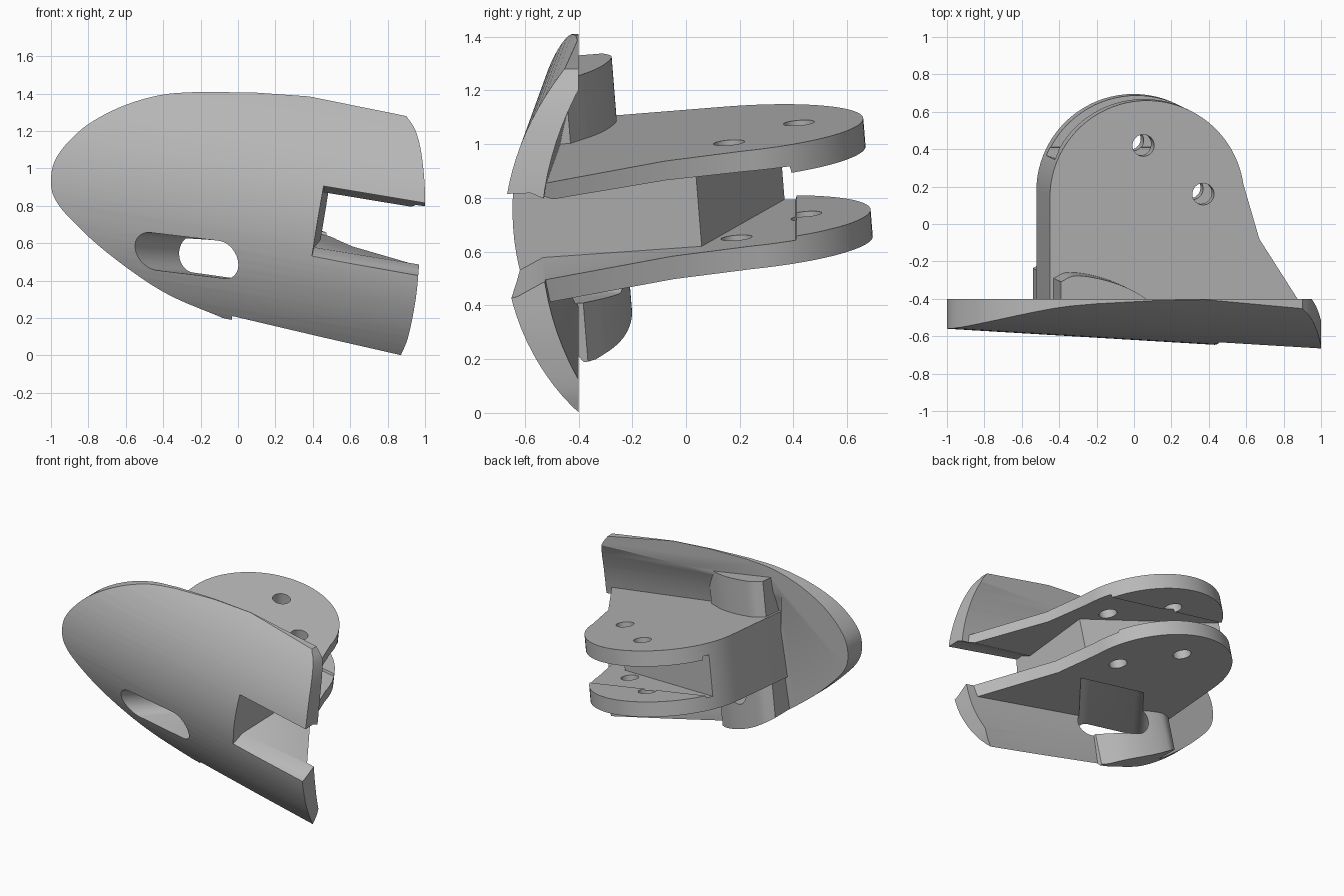
import bpy, bmesh, math
from mathutils import Vector

if "Cube" in bpy.data.objects:
    bpy.data.objects.remove(bpy.data.objects["Cube"])

grey = bpy.data.materials.new("plain grey")
grey.use_nodes = True
grey.diffuse_color = (0.48, 0.48, 0.48, 1)
grey.node_tree.nodes["Principled BSDF"].inputs["Base Color"].default_value = (0.48, 0.48, 0.48, 1)

TILT_X, TILT_Y, TOP = 0.165, 0.08, 1.054


def tilted(x, y, c):
    """Frame of the lugs: c measures height along their tilted normal."""
    d = c - TOP
    return Vector((x + TILT_X * d, y - TILT_Y * d, c - TILT_X * x + TILT_Y * y))


def prism(name, points, lo, hi, place):
    """Extrude a closed 2D outline from lo to hi, placed by a mapping."""
    bm = bmesh.new()
    a = [bm.verts.new(place(p, q, lo)) for p, q in points]
    b = [bm.verts.new(place(p, q, hi)) for p, q in points]
    bm.faces.new(a)
    bm.faces.new(b)
    for i in range(len(a)):
        j = (i + 1) % len(a)
        bm.faces.new((a[i], a[j], b[j], b[i]))
    bmesh.ops.recalc_face_normals(bm, faces=bm.faces)
    mesh = bpy.data.meshes.new(name)
    bm.to_mesh(mesh)
    bm.free()
    mesh.materials.append(grey)
    obj = bpy.data.objects.new(name, mesh)
    bpy.context.collection.objects.link(obj)
    return obj


def combine(obj, other, operation, keep=False):
    mod = obj.modifiers.new("combine", 'BOOLEAN')
    mod.operation, mod.solver, mod.object = operation, 'EXACT', other
    bpy.context.view_layer.objects.active = obj
    bpy.ops.object.modifier_apply(modifier=mod.name)
    if not keep:
        bpy.data.objects.remove(other)


def arc(cx, cy, r, start, end, n):
    angles = [math.radians(start + (end - start) * i / n) for i in range(n + 1)]
    return [(cx + r * math.cos(t), cy + r * math.sin(t)) for t in angles]


def spline(pts, steps=5):
    """Smooth open curve through the points."""
    p = [Vector(q) for q in pts]
    p = [2 * p[0] - p[1]] + p + [2 * p[-1] - p[-2]]
    out = []
    for i in range(1, len(p) - 2):
        a, b, c, d = p[i - 1:i + 3]
        for k in range(steps):
            t = k / steps
            out.append(0.5 * (2 * b + (c - a) * t + (2 * a - 5 * b + 4 * c - d) * t * t
                              + (3 * b - a - 3 * c + d) * t ** 3))
    return [tuple(q) for q in out] + [tuple(pts[-1])]


def front(x, z, y):
    return Vector((x, y, z))


def barrel(y, z, x):
    return Vector((x, y - 0.06 * x, z + 0.815 - TILT_X * x))


# Shell outline: rounded nose, straight top and bottom, bowed end
nose = spline([(-0.08, 0.2), (-0.4, 0.34), (-0.7, 0.55), (-0.9, 0.735), (-0.98, 0.84), (-1, 0.93),
               (-0.98, 1.04), (-0.9, 1.15), (-0.78, 1.25), (-0.6, 1.34), (-0.4, 1.395), (-0.2, 1.41)])
end = spline([(0.9, 1.28), (0.95, 1.2), (0.985, 1.05), (1.0, 0.8), (0.97, 0.5), (0.95, 0.3),
              (0.91, 0.1), (0.87, 0)])
outline = nose + [(0.1, 1.405), (0.38, 1.385)] + end

bracket = prism("bracket", outline, -1, -0.4, front)
hollow = prism("hollow_cutter", arc(0.67, 0, 1.15, 0, 357, 119), -0.47, 1.5, barrel)
combine(bracket, hollow, 'DIFFERENCE')

# Lug body with rounded back
plan = arc(0.07, 0.14, 0.52, 8, 180, 40) + [(-0.45, -0.9), (0.97, -0.9), (0.97, -0.55), (0.67, -0.08)]
combine(bracket, prism("lug_body", plan, 0.615, TOP, tilted), 'UNION')

# Rear boss above and below the lugs
boss_plan = spline([(-0.43, -0.29), (-0.35, -0.258), (-0.2, -0.28), (-0.05, -0.335), (0.1, -0.43)])
boss = prism("boss", [(-0.43, -0.9)] + boss_plan + [(0.1, -0.9)], 0.23, 1.29, tilted)
combine(boss, prism("boss_trim", outline, -1.2, 0.2, front), 'INTERSECT')
combine(bracket, boss, 'UNION')

# Rounded front face
combine(bracket, prism("front_barrel", arc(0.34, 0, 0.96, 0, 357, 119), -1.5, 1.5, barrel), 'INTERSECT')

# Slot between the lugs, flared at the front
slot = prism("slot_cutter", [(0.44, -1), (0.5, 0.03), (-0.4, 0.335), (-0.9, 0.5), (-0.9, 1.2),
                             (1.6, 1.2), (1.6, -1)], 0.3, 1.4, tilted)
profile = [(-0.9, 0.62), (-0.66, 0.655), (-0.56, 0.7), (0.38, 0.7), (0.385, 0.715), (1.1, 0.715),
           (1.1, 0.95), (0.385, 0.95), (0.38, 0.975), (-0.5, 0.99), (-0.58, 1.03), (-0.9, 1.045)]
flare = prism("slot_profile", profile, -1.8, 1.8, lambda y, c, x: tilted(x, y, c))
combine(slot, flare, 'INTERSECT')
combine(bracket, slot, 'DIFFERENCE')

# Pin holes through both lugs
for x, y in ((0.05, 0.42), (0.37, 0.16)):
    combine(bracket, prism("pin_cutter", arc(x, y, 0.058, 0, 350, 35), 0.3, 1.4, tilted), 'DIFFERENCE')

# Oblong hole slanting through the shell and boss
oblong = arc(-0.51, 0.56, 0.1, 80, 260, 16) + arc(-0.125, 0.515, 0.1, -100, 80, 16)
slant = prism("oblong_cutter", oblong, -0.9, -0.05,
              lambda x, z, y: Vector((x + 0.8 * (y + 0.6), y, z - 0.05 * (y + 0.6))))
combine(bracket, slant, 'DIFFERENCE')

# Smooth curved faces, keep crisp edges
bpy.ops.object.select_all(action='DESELECT')
bracket.select_set(True)
bpy.context.view_layer.objects.active = bracket
bpy.ops.object.shade_smooth_by_angle(angle=math.radians(25))
